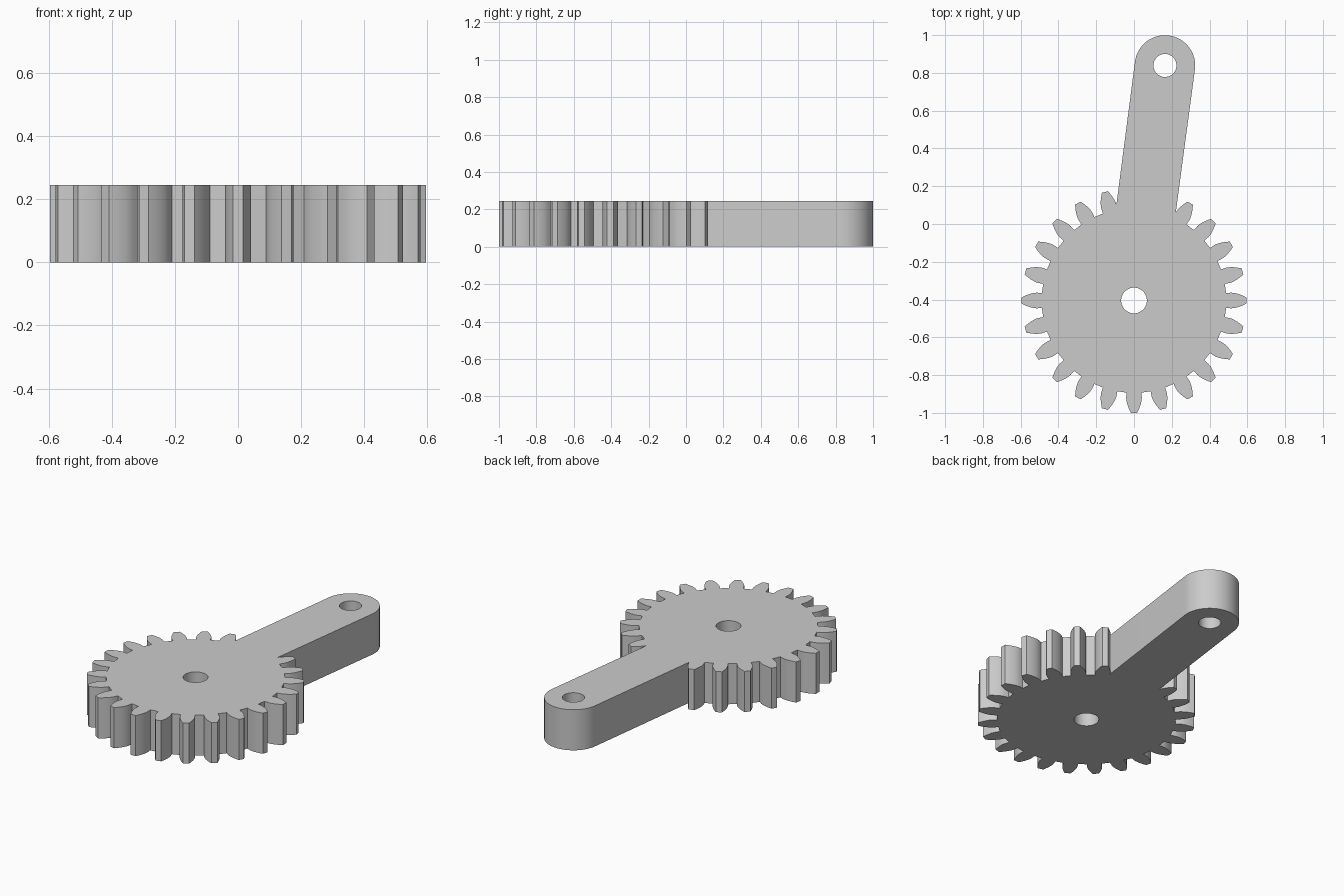
import bpy, bmesh
from math import sin, cos, tan, acos, pi, radians

if "Cube" in bpy.data.objects:
    bpy.data.objects.remove(bpy.data.objects["Cube"])

HEIGHT = 0.245
CENTRE_Y = -0.405
TEETH = 24
R_TIP, R_ROOT = 0.595, 0.489
MODULE = R_TIP / (TEETH / 2 + 1)
R_PITCH = MODULE * TEETH / 2
PRESSURE = radians(20)
R_BASE = R_PITCH * cos(PRESSURE)
ARM_ANGLE, ARM_LENGTH, ARM_R = radians(82.5), 1.255, 0.16


def polar(r, a, c=(0, CENTRE_Y)):
    return (c[0] + r * cos(a), c[1] + r * sin(a))


def circle(c, r, n=48):
    return [polar(r, 2 * pi * i / n, c) for i in range(n)]


def half_angle(r):
    """Angular half thickness of an involute tooth at radius r."""
    a = acos(min(1, R_BASE / r))
    return pi / (2 * TEETH) + (tan(PRESSURE) - PRESSURE) - (tan(a) - a)


# One tooth flank as (radius, half angle), from root to tip
STEPS = 6
flank = [(R_ROOT, half_angle(R_BASE))]
for i in range(STEPS + 1):
    r = R_BASE + (R_TIP - R_BASE) * i / STEPS
    flank.append((r, half_angle(r)))

# Gear outline: the two teeth under the arm are left out
outline = []
pitch = 2 * pi / TEETH
for k in range(TEETH - 2):
    mid = ARM_ANGLE + pitch * (k + 1.5)
    outline += [polar(r, mid - h) for r, h in flank]
    outline += [polar(r, mid + h) for r, h in reversed(flank)]
outline = outline[1:-1]  # the arm starts straight from its neighbouring teeth

# Rounded arm end
arm_end = polar(ARM_LENGTH, ARM_ANGLE)
for i in range(33):
    outline.append(polar(ARM_R, ARM_ANGLE - pi / 2 + pi * i / 32, arm_end))

# Filled profile with the shaft hole and the arm hole, extruded
curve = bpy.data.curves.new("gear_arm", 'CURVE')
curve.dimensions = '2D'
curve.fill_mode = 'BOTH'
curve.extrude = HEIGHT / 2
for loop in (outline, circle((0, CENTRE_Y), 0.068), circle(arm_end, 0.061)):
    spline = curve.splines.new('POLY')
    spline.points.add(len(loop) - 1)
    for point, (x, y) in zip(spline.points, loop):
        point.co = (x, y, 0, 1)
    spline.use_cyclic_u = True
gear = bpy.data.objects.new("gear_arm", curve)
bpy.context.collection.objects.link(gear)
bpy.context.view_layer.objects.active = gear
gear.select_set(True)
bpy.ops.object.convert(target='MESH')
gear = bpy.context.object

# Weld the caps to the walls and stand the part on the ground
bm = bmesh.new()
bm.from_mesh(gear.data)
bmesh.ops.remove_doubles(bm, verts=bm.verts, dist=1e-5)
bmesh.ops.recalc_face_normals(bm, faces=bm.faces)
bmesh.ops.translate(bm, verts=bm.verts, vec=(0, 0, HEIGHT / 2))
bm.to_mesh(gear.data)
bm.free()
bpy.ops.object.shade_smooth_by_angle(angle=radians(25))

grey = bpy.data.materials.new("light grey")
grey.diffuse_color = (0.6, 0.6, 0.6, 1)
grey.use_nodes = True
grey.node_tree.nodes["Principled BSDF"].inputs["Base Color"].default_value = grey.diffuse_color
gear.data.materials.clear()
gear.data.materials.append(grey)
